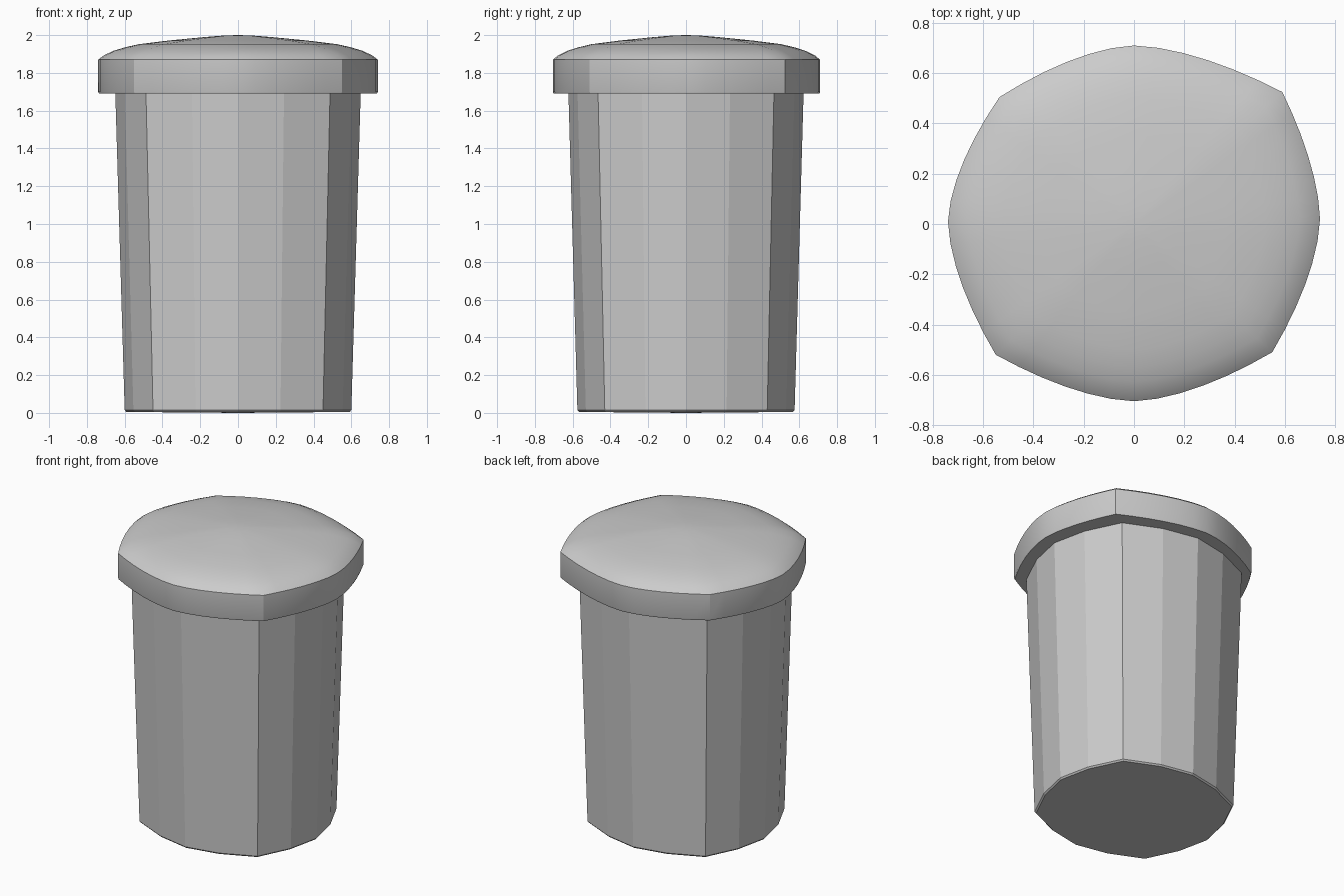
import bpy, bmesh, math

if "Cube" in bpy.data.objects:
    bpy.data.objects.remove(bpy.data.objects["Cube"])


def outline(corners, mids, n, power):
    """Four bowed sides running counter-clockwise between the corners; n segments per half side."""
    pts = []
    for i in range(4):
        a, m, b = corners[i], mids[i], corners[(i + 1) % 4]
        axis = i % 2                      # coordinate that runs along the side
        for end, steps in ((a, range(n, 0, -1)), (b, range(0, n))):
            for s in steps:
                t = s / n
                p = [0, 0]
                p[axis] = m[axis] + (end[axis] - m[axis]) * t
                p[1 - axis] = m[1 - axis] + (end[1 - axis] - m[1 - axis]) * t ** power
                pts.append(p)
    return pts


def loft(name, pts, rings, bottom_z, top_z):
    """Stack scaled copies of an outline and close both ends with a fan."""
    bm = bmesh.new()
    loops = [[bm.verts.new((x * s, y * s, z)) for x, y in pts] for s, z in rings]
    n = len(pts)
    for lo, hi in zip(loops, loops[1:]):
        for i in range(n):
            j = (i + 1) % n
            bm.faces.new((lo[i], lo[j], hi[j], hi[i]))
    bot, top = bm.verts.new((0, 0, bottom_z)), bm.verts.new((0, 0, top_z))
    for i in range(n):
        j = (i + 1) % n
        bm.faces.new((bot, loops[0][j], loops[0][i]))
        bm.faces.new((top, loops[-1][i], loops[-1][j]))
    bmesh.ops.recalc_face_normals(bm, faces=bm.faces)
    mesh = bpy.data.meshes.new(name)
    bm.to_mesh(mesh)
    bm.free()
    obj = bpy.data.objects.new(name, mesh)
    bpy.context.collection.objects.link(obj)
    return obj


# Tapered, flat-faceted container: sixteen sides
body_pts = outline([(-.45, -.43), (.45, -.43), (.45, .43), (-.45, .43)],
                   [(0, -.575), (.6, 0), (0, .575), (-.6, 0)], 2, 1.7)
loft("bin_body", body_pts, [(.985, .005), (1, .015), (1.083, 1.70)], 0, 1.70)

# Overhanging lid: upright skirt and shallow smooth dome
lid_pts = outline([(-.55, -.52), (.55, -.51), (.59, .525), (-.535, .505)],
                  [(0, -.705), (.74, .02), (0, .71), (-.74, .01)], 6, 1.65)
lid = loft("bin_lid", lid_pts,
           [(.995, 1.69), (1, 1.70), (1, 1.87), (.96, 1.893), (.89, 1.917), (.81, 1.935),
            (.71, 1.952), (.5, 1.971), (.25, 1.989), (.1, 1.998)], 1.69, 2.0)
bpy.context.view_layer.objects.active = lid
lid.select_set(True)
bpy.ops.object.shade_smooth_by_angle(angle=math.radians(26))
